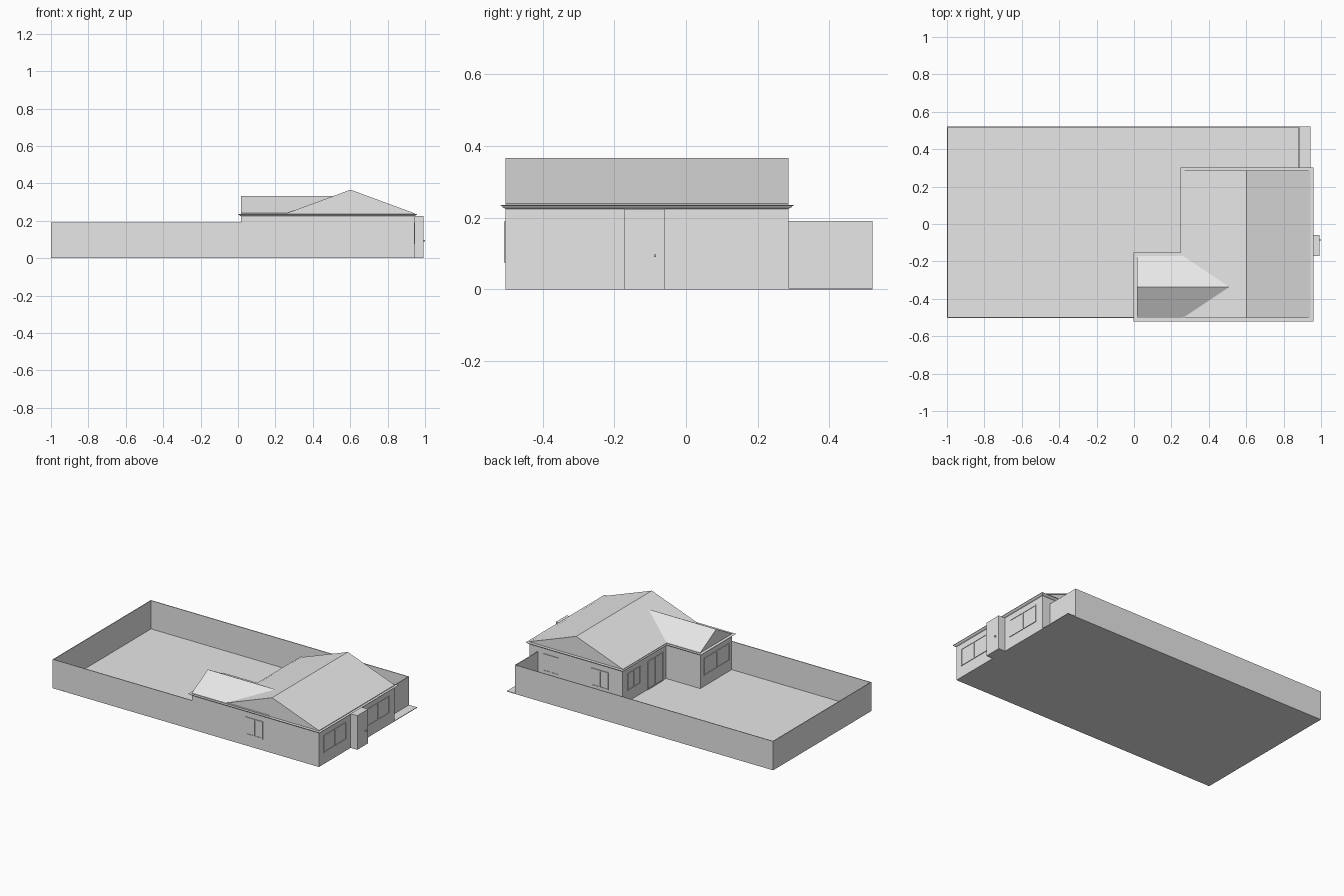
import bpy, bmesh
from mathutils import Vector

cube = bpy.data.objects.get("Cube")
if cube:
    bpy.data.objects.remove(cube, do_unlink=True)

grey = bpy.data.materials.new("plain_grey")
grey.use_nodes = True
grey.diffuse_color = (0.8, 0.8, 0.8, 1)
grey.node_tree.nodes["Principled BSDF"].inputs["Base Color"].default_value = (0.8, 0.8, 0.8, 1)


def finish(name, bm):
    bmesh.ops.recalc_face_normals(bm, faces=bm.faces)
    mesh = bpy.data.meshes.new(name)
    bm.to_mesh(mesh)
    bm.free()
    mesh.materials.append(grey)
    obj = bpy.data.objects.new(name, mesh)
    bpy.context.collection.objects.link(obj)
    return obj


def add_box(bm, lo, hi):
    lo, hi = Vector(lo), Vector(hi)
    verts = bmesh.ops.create_cube(bm, size=1)["verts"]
    for v in verts:
        v.co = (lo + hi) / 2 + v.co * (hi - lo)


def box(name, lo, hi):
    bm = bmesh.new()
    add_box(bm, lo, hi)
    return finish(name, bm)


def loft(name, rings):
    """Solid joining closed rings of equal length, capped at both ends."""
    bm = bmesh.new()
    rings = [[bm.verts.new(p) for p in ring] for ring in rings]
    for a, b in zip(rings, rings[1:]):
        for i in range(len(a)):
            j = (i + 1) % len(a)
            bm.faces.new((a[i], a[j], b[j], b[i]))
    bm.faces.new(rings[0])
    bm.faces.new(rings[-1])
    return finish(name, bm)


# House footprint: main block with a wing on its -x side
WING_X, MAIN_X, END_X = 0.015, 0.265, 0.943
FRONT, STEP, BACK = -0.503, -0.17, 0.286
EAVE, FENCE_H = 0.236, 0.191


def footprint(d, z):
    return [(WING_X - d, FRONT - d, z), (END_X + d, FRONT - d, z), (END_X + d, BACK + d, z),
            (MAIN_X - d, BACK + d, z), (MAIN_X - d, STEP + d, z), (WING_X - d, STEP + d, z)]


loft("house_walls", [footprint(0, 0), footprint(0, 0.23)])
loft("eave_gutter", [footprint(0, 0.225), footprint(0.008, 0.229),
                     footprint(0.011, 0.233), footprint(0.017, EAVE)])


# Gable roofs: solid core plus a thin covering sheet
def gable(name, axis, start, end, low, high, ridge):
    mid, t = (low + high) / 2, 0.004

    def place(along, across, z):
        return (across, along, z) if axis == "y" else (along, across, z)
    core = [(low, EAVE), (mid, ridge - t), (high, EAVE)]
    sheet = core + [(high, EAVE + t), (mid, ridge), (low, EAVE + t)]
    loft(name + "_core", [[place(a, *p) for p in core] for a in (start + t, end - t)])
    loft(name + "_sheet", [[place(a, *p) for p in sheet] for a in (start, end)])


gable("main_roof", "y", FRONT, BACK, MAIN_X - 0.005, END_X, 0.366)
gable("wing_roof", "x", WING_X, 0.58, FRONT, STEP, 0.332)

# Ground slab
box("ground", (-1, FRONT, 0), (END_X, 0.52, 0.004))


# Panelled fences
def fence(name, start, end, count):
    a, b = Vector(start), Vector(end)
    along = (b - a).normalized()
    side = Vector((-along.y, along.x)) * 0.005
    bm = bmesh.new()
    for i in range(count):
        p, q = a.lerp(b, i / count), a.lerp(b, (i + 1) / count) + side
        add_box(bm, (min(p.x, q.x), min(p.y, q.y), 0), (max(p.x, q.x), max(p.y, q.y), FENCE_H))
    finish(name, bm)


fence("front_fence", (-1, FRONT), (WING_X, FRONT), 7)
fence("side_fence", (-1, 0.52), (-1, FRONT), 7)
fence("back_fence", (0.885, 0.52), (-1, 0.52), 13)
fence("return_fence", (0.885, BACK), (0.885, 0.52), 2)


# Windows and doors: a thin pane with raised frame bars on a wall
def opening(name, axis, wall, out, lo, hi, panes, z0=0.075, z1=0.19):
    bm = bmesh.new()

    def slab(a, b, za, zb, depth):
        w0, w1 = sorted((wall - out * 0.002, wall + out * depth))
        if axis == "x":
            add_box(bm, (w0, a, za), (w1, b, zb))
        else:
            add_box(bm, (a, w0, za), (b, w1, zb))
    bar = 0.006
    slab(lo, hi, z0, z1, 0.001)
    slab(lo, hi, z0, z0 + bar, 0.004)
    slab(lo, hi, z1 - bar, z1, 0.004)
    for i in range(panes + 1):
        x = lo + (hi - lo - bar) * i / panes
        slab(x, x + bar, z0 + bar, z1 - bar, 0.004)
    finish(name, bm)


opening("street_window_front", "x", END_X, 1, -0.457, -0.223, 2)
opening("street_window_back", "x", END_X, 1, -0.01, 0.226, 2)
opening("front_window", "y", FRONT, -1, 0.41, 0.535, 2)
opening("back_window_outer", "y", BACK, 1, 0.725, 0.84, 2)
opening("back_window_inner", "y", BACK, 1, 0.365, 0.49, 2)
opening("yard_window", "x", MAIN_X, -1, 0.10, 0.23, 2)
opening("yard_door", "x", MAIN_X, -1, -0.14, 0.025, 2, 0.004)
opening("wing_window", "x", WING_X, -1, -0.475, -0.21, 2)

# Entrance porch with door knob
box("entrance_porch", (END_X, -0.172, 0), (0.991, -0.058, 0.225))
box("door_knob", (0.991, -0.089, 0.09), (1.0, -0.083, 0.098))
